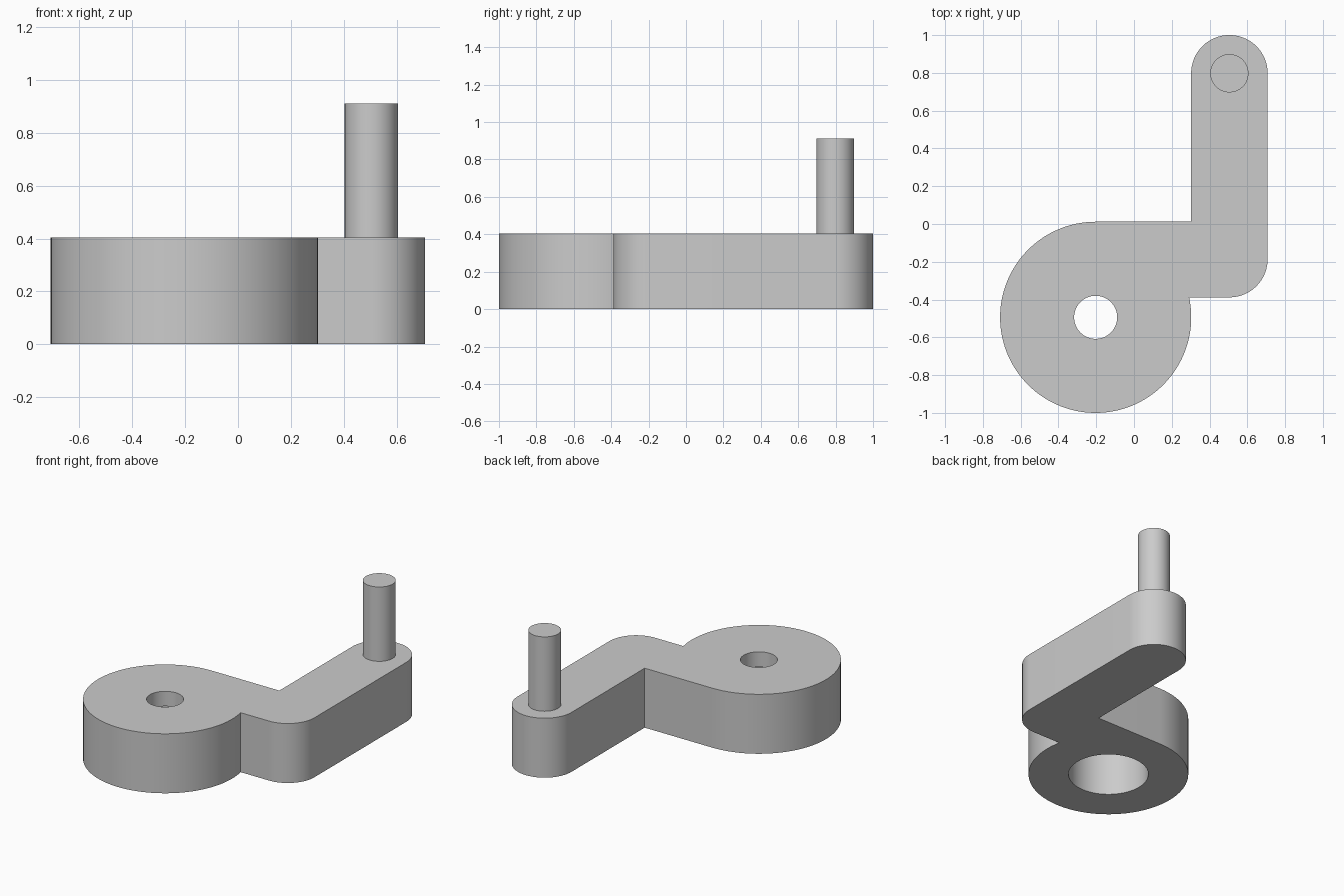
import bpy, bmesh
from math import sin, cos, radians, sqrt, atan2, degrees

cube = bpy.data.objects.get("Cube")
if cube:
    bpy.data.objects.remove(cube, do_unlink=True)

U = 0.1012                       # base module
HUB, HUB_R = (-0.203, -0.494), 5 * U
ARM_X, ARM_R = 0.505, 2 * U
END_Y, ELBOW_Y = 0.798, -0.186
THICK, PIN_TOP = 4 * U, 9 * U

metal = bpy.data.materials.new("plain grey")
metal.use_nodes = True
GREY = (0.6, 0.6, 0.6, 1)
metal.diffuse_color = GREY
metal.node_tree.nodes["Principled BSDF"].inputs["Base Color"].default_value = GREY


def arc(center, radius, start, end, steps):
    angles = [radians(start + (end - start) * i / steps) for i in range(steps + 1)]
    return [(center[0] + radius * cos(a), center[1] + radius * sin(a)) for a in angles]


def prism(name, outline, z0, z1):
    bm = bmesh.new()
    base = bm.faces.new([bm.verts.new((x, y, z0)) for x, y in outline])
    top = bmesh.ops.extrude_face_region(bm, geom=[base])["geom"]
    verts = [v for v in top if isinstance(v, bmesh.types.BMVert)]
    bmesh.ops.translate(bm, verts=verts, vec=(0, 0, z1 - z0))
    bmesh.ops.recalc_face_normals(bm, faces=bm.faces)
    mesh = bpy.data.meshes.new(name)
    bm.to_mesh(mesh)
    bm.free()
    mesh.materials.append(metal)
    obj = bpy.data.objects.new(name, mesh)
    bpy.context.collection.objects.link(obj)
    return obj


def disc(name, center, radius, z0, z1, steps=64):
    return prism(name, arc(center, radius, 0, 360, steps)[:-1], z0, z1)


def activate(obj):
    bpy.ops.object.select_all(action="DESELECT")
    obj.select_set(True)
    bpy.context.view_layer.objects.active = obj


# Crank body: round hub, short web, rounded elbow and long arm in one outline
dy = ELBOW_Y - ARM_R - HUB[1]
join = degrees(atan2(dy, sqrt(HUB_R ** 2 - dy ** 2)))
outline = arc(HUB, HUB_R, 90, 360 + join, 96)
outline += arc((ARM_X, ELBOW_Y), ARM_R, -90, 0, 24)
outline += arc((ARM_X, END_Y), ARM_R, 0, 180, 48)
outline.append((ARM_X - ARM_R, HUB[1] + HUB_R))
body = prism("crank_body", outline, 0, THICK)

# Stepped bore: wide pocket below, narrow hole through the top
for name, radius, z0, z1 in (("pocket_cutter", 2.5 * U, -0.1, 3 * U),
                             ("hole_cutter", 0.114, 2 * U, THICK + 0.1)):
    cutter = disc(name, HUB, radius, z0, z1)
    cutter.hide_render = True
    activate(body)
    mod = body.modifiers.new(name, "BOOLEAN")
    mod.operation = "DIFFERENCE"
    mod.solver = "EXACT"
    mod.object = cutter
    bpy.ops.object.modifier_apply(modifier=name)
    bpy.data.objects.remove(cutter, do_unlink=True)

# Handle pin standing on the arm end
pin = disc("handle_pin", (ARM_X, END_Y), U, THICK - 0.02, PIN_TOP)

for obj in (body, pin):
    activate(obj)
    bpy.ops.object.shade_smooth_by_angle(angle=radians(30))
